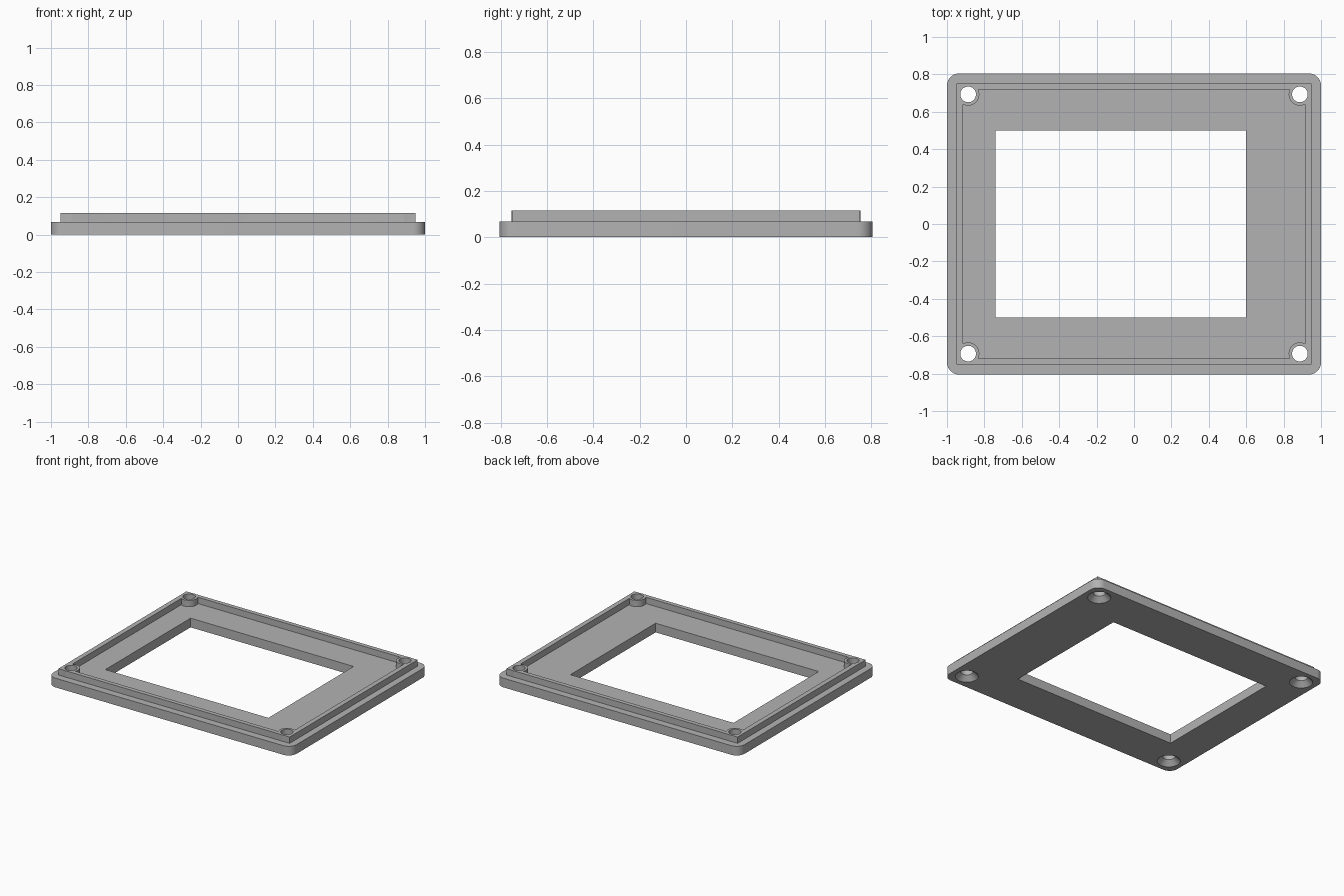
import bpy, bmesh, math

if "Cube" in bpy.data.objects:
    bpy.data.objects.remove(bpy.data.objects["Cube"], do_unlink=True)

BASE_H, TOP_H = 0.068, 0.115      # plate thickness, lip height
HOLE_X, HOLE_Y = 0.887, 0.693     # screw positions
CORNERS = [(sx * HOLE_X, sy * HOLE_Y) for sx in (-1, 1) for sy in (-1, 1)]

grey = bpy.data.materials.new("matte grey")
grey.use_nodes = True
grey.diffuse_color = (0.45, 0.45, 0.45, 1)
grey.node_tree.nodes["Principled BSDF"].inputs["Base Color"].default_value = grey.diffuse_color


def make_object(name, bm):
    bmesh.ops.recalc_face_normals(bm, faces=bm.faces)
    mesh = bpy.data.meshes.new(name)
    bm.to_mesh(mesh)
    bm.free()
    mesh.materials.append(grey)
    obj = bpy.data.objects.new(name, mesh)
    bpy.context.collection.objects.link(obj)
    return obj


def box(name, x0, x1, y, z0, z1, radius=0):
    """Block symmetric in y, with optional rounded vertical edges."""
    bm = bmesh.new()
    bmesh.ops.create_cube(bm, size=1)
    for v in bm.verts:
        v.co.x = x1 if v.co.x > 0 else x0
        v.co.y = y if v.co.y > 0 else -y
        v.co.z = z1 if v.co.z > 0 else z0
    if radius:
        upright = [e for e in bm.edges
                   if abs(e.verts[0].co.z - e.verts[1].co.z) > 0.01]
        bmesh.ops.bevel(bm, geom=upright, offset=radius, segments=10,
                        profile=0.5, affect='EDGES')
    return make_object(name, bm)


def turned(name, profile, sides=48):
    """Solid of stacked rings (radius, z), repeated at the four corners."""
    bm = bmesh.new()
    for cx, cy in CORNERS:
        rings = []
        for r, z in profile:
            angles = [math.tau * i / sides for i in range(sides)]
            rings.append([bm.verts.new((cx + r * math.cos(a), cy + r * math.sin(a), z))
                          for a in angles])
        for low, high in zip(rings, rings[1:]):
            for i in range(sides):
                j = (i + 1) % sides
                bm.faces.new((low[i], low[j], high[j], high[i]))
        bm.faces.new(rings[0][::-1])
        bm.faces.new(rings[-1])
    return make_object(name, bm)


def combine(target, tool, operation):
    mod = target.modifiers.new(operation.lower(), 'BOOLEAN')
    mod.operation, mod.solver, mod.object = operation, 'EXACT', tool
    bpy.context.view_layer.objects.active = target
    bpy.ops.object.modifier_apply(modifier=mod.name)
    bpy.data.objects.remove(tool, do_unlink=True)


# Base plate with rounded corners
plate = box("bezel_plate", -1, 1, 0.805, 0, BASE_H, 0.065)

# Raised locating lip with four screw bosses
lip = box("lip", -0.95, 0.95, 0.751, 0.03, TOP_H)
combine(lip, box("lip_recess", -0.914, 0.914, 0.719, -1, 1), 'DIFFERENCE')
combine(lip, turned("screw_bosses", [(0.06, 0.025), (0.06, TOP_H)]), 'UNION')
combine(plate, lip, 'UNION')

# Offset display window
combine(plate, box("window_cutter", -0.74, 0.6, 0.5, -1, 1), 'DIFFERENCE')

# Screw holes, countersunk from below
countersink = [(0.088, -0.01), (0.042, 0.036), (0.042, 0.3)]
combine(plate, turned("screw_hole_cutter", countersink), 'DIFFERENCE')

bpy.ops.object.select_all(action='DESELECT')
plate.select_set(True)
bpy.context.view_layer.objects.active = plate
bpy.ops.object.shade_smooth_by_angle(angle=math.radians(30))
